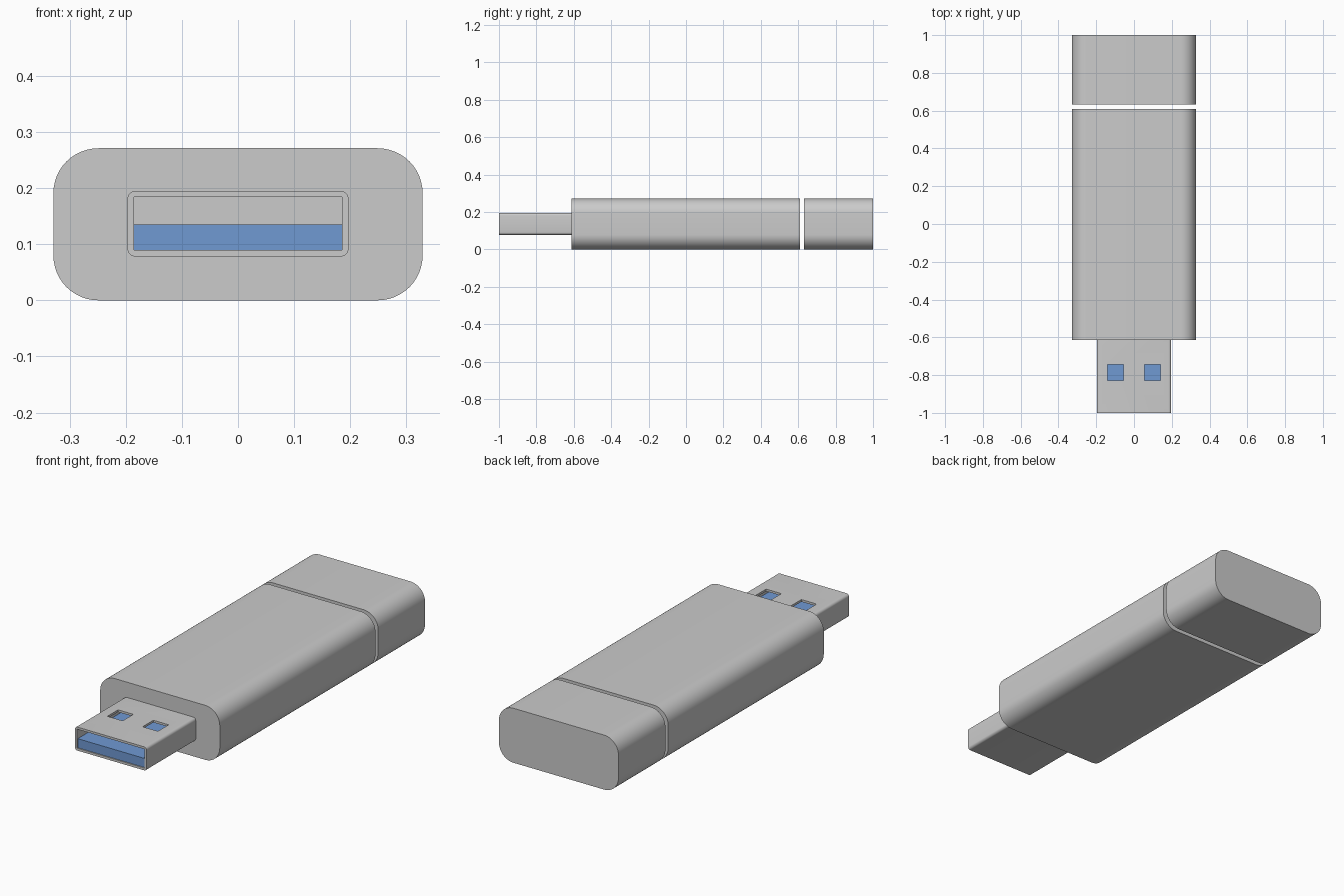
import bpy, bmesh, math
from mathutils import Vector

if "Cube" in bpy.data.objects:
    bpy.data.objects.remove(bpy.data.objects["Cube"])


def link(name, bm):
    bmesh.ops.recalc_face_normals(bm, faces=bm.faces)
    mesh = bpy.data.meshes.new(name)
    bm.to_mesh(mesh)
    bm.free()
    obj = bpy.data.objects.new(name, mesh)
    bpy.context.collection.objects.link(obj)
    return obj


def box(name, x, y, z):
    """Plain box from (min, max) ranges."""
    bm = bmesh.new()
    bmesh.ops.create_cube(bm, size=1)
    for v in bm.verts:
        v.co = Vector(r[0] + (c + 0.5) * (r[1] - r[0]) for c, r in zip(v.co, (x, y, z)))
    return link(name, bm)


def rounded_bar(name, half_w, y, z, radius, steps):
    """Rounded rectangle in xz, extruded along y."""
    bm = bmesh.new()
    cz, hz = (z[0] + z[1]) / 2, (z[1] - z[0]) / 2
    verts = []
    for i, (sx, sz) in enumerate(((1, 1), (-1, 1), (-1, -1), (1, -1))):
        for k in range(steps + 1):
            a = (i + k / steps) * math.pi / 2
            verts.append(bm.verts.new((sx * (half_w - radius) + radius * math.cos(a), y[0],
                                       cz + sz * (hz - radius) + radius * math.sin(a))))
    face = bm.faces.new(verts)
    ext = bmesh.ops.extrude_face_region(bm, geom=[face], use_keep_orig=True)["geom"]
    bmesh.ops.translate(bm, vec=(0, y[1] - y[0], 0),
                        verts=[g for g in ext if isinstance(g, bmesh.types.BMVert)])
    return link(name, bm)


def cut(target, cutter):
    cutter.hide_render = True
    mod = target.modifiers.new("cut", "BOOLEAN")
    mod.operation, mod.solver, mod.object = "DIFFERENCE", "EXACT", cutter
    bpy.context.view_layer.objects.active = target
    bpy.ops.object.modifier_apply(modifier=mod.name)
    bpy.data.objects.remove(cutter)


def smooth(obj):
    bpy.ops.object.select_all(action="DESELECT")
    obj.select_set(True)
    bpy.context.view_layer.objects.active = obj
    bpy.ops.object.shade_smooth_by_angle(angle=math.radians(30))


# Main case and separate end section, with a thin gap between them
body = rounded_bar("body", 0.329, (-0.613, 0.61), (0, 0.271), 0.08, 12)
end_cap = rounded_bar("end_cap", 0.329, (0.632, 1.0), (0, 0.271), 0.08, 12)

# Hollow metal plug shell with two latch windows in the top
plug = rounded_bar("plug_shell", 0.197, (-1.0, -0.612), (0.078, 0.195), 0.014, 5)
cut(plug, box("cavity_cutter", (-0.185, 0.185), (-1.1, -0.5), (0.09, 0.184)))
for s in (-1, 1):
    cx = s * 0.097
    cut(plug, box("window_cutter", (cx - 0.042, cx + 0.042), (-0.828, -0.744), (0.16, 0.25)))

# Blue contact tongue filling the lower half of the plug
tongue = box("contact_tongue", (-0.185, 0.185), (-0.995, -0.612), (0.09, 0.135))
blue = bpy.data.materials.new("blue_plastic")
blue.diffuse_color = (0.16, 0.32, 0.65, 1)
blue.use_nodes = True
blue.node_tree.nodes["Principled BSDF"].inputs["Base Color"].default_value = blue.diffuse_color
tongue.data.materials.append(blue)

for part in (body, end_cap, plug):
    smooth(part)
